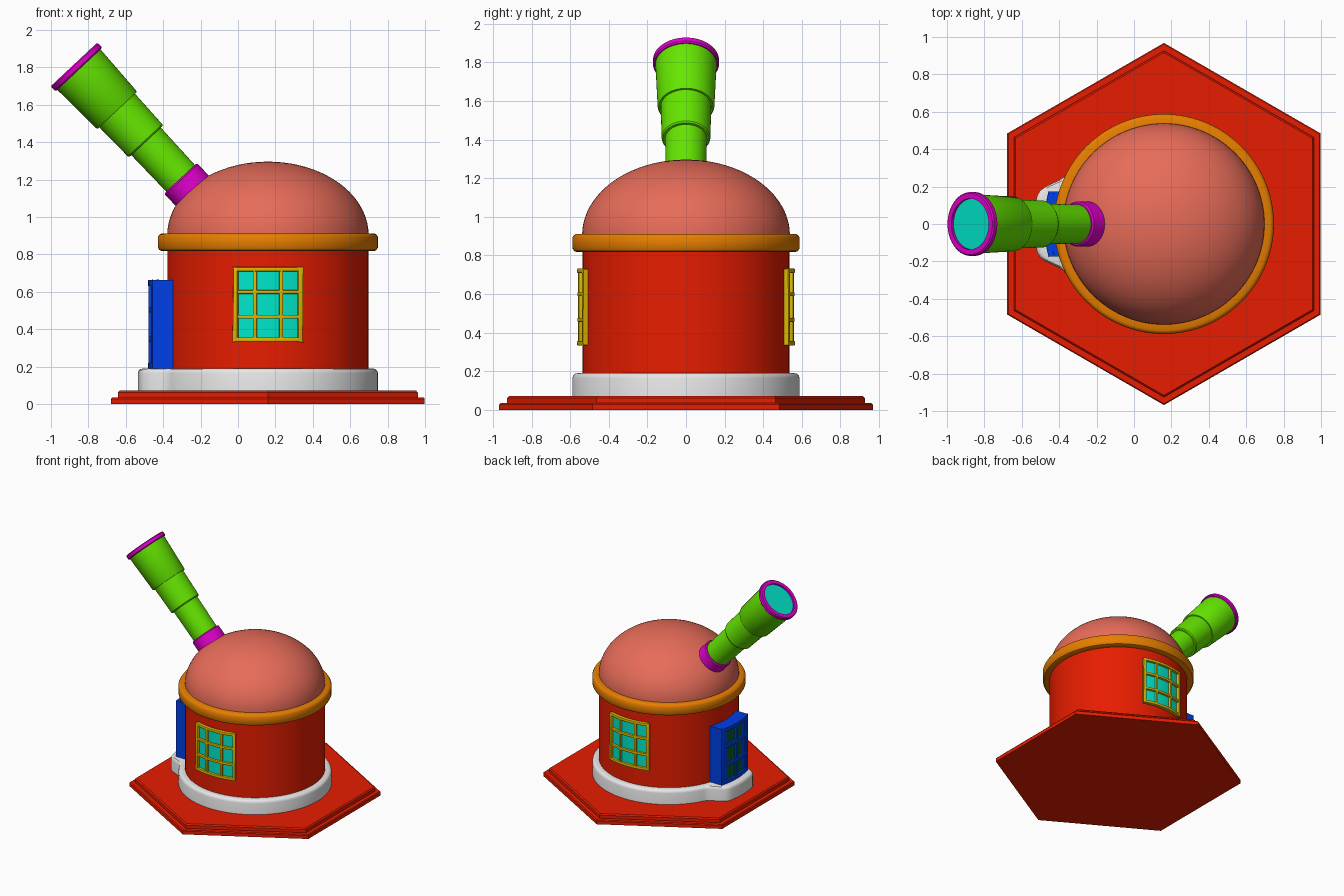
import bpy, bmesh, math
from mathutils import Matrix

if "Cube" in bpy.data.objects:
    bpy.data.objects.remove(bpy.data.objects["Cube"])

CX = 0.16  # building axis


def mat(name, r, g, b):
    m = bpy.data.materials.new(name)
    m.diffuse_color = (r, g, b, 1)
    m.use_nodes = True
    m.node_tree.nodes["Principled BSDF"].inputs["Base Color"].default_value = m.diffuse_color
    return m


RED = mat("red", 0.80, 0.012, 0.0)
SALMON = mat("salmon", 0.80, 0.15, 0.10)
ORANGE = mat("orange", 0.80, 0.21, 0.0)
GREEN = mat("green", 0.13, 0.80, 0.0)
MAGENTA = mat("magenta", 0.78, 0.0, 0.62)
TEAL = mat("teal", 0.0, 0.80, 0.60)
BLUE = mat("blue", 0.0, 0.05, 0.80)
WHITE = mat("light grey", 0.80, 0.80, 0.80)
GOLD = mat("gold", 0.72, 0.48, 0.0)
DARK = mat("dark green", 0.0, 0.12, 0.02)


def finish(name, bm, material, smooth=True, matrix=None, bevel=0):
    bmesh.ops.remove_doubles(bm, verts=bm.verts, dist=1e-5)
    bmesh.ops.recalc_face_normals(bm, faces=bm.faces)
    if bevel:
        edges = [e for e in bm.edges if len(e.link_faces) == 2 and e.calc_face_angle() > 1]
        bmesh.ops.bevel(bm, geom=edges, offset=bevel, segments=2, profile=0.5, affect='EDGES')
    me = bpy.data.meshes.new(name)
    bm.to_mesh(me)
    bm.free()
    me.materials.append(material)
    ob = bpy.data.objects.new(name, me)
    bpy.context.collection.objects.link(ob)
    if matrix:
        ob.matrix_world = matrix
    if smooth:
        bpy.ops.object.select_all(action='DESELECT')
        bpy.context.view_layer.objects.active = ob
        ob.select_set(True)
        bpy.ops.object.shade_smooth_by_angle(angle=math.radians(35))
    return ob


def lathe(name, profile, material, n=72, matrix=None, closed=False, radius=None, start=0.0):
    """Revolve (r, z) points; radius(angle) optionally returns an extra offset."""
    bm = bmesh.new()
    rings = []
    for r, z in profile:
        ring = []
        for i in range(n):
            a = start + 2 * math.pi * i / n
            rr = r + (radius(a) if radius and r > 0 else 0)
            ring.append(bm.verts.new((rr * math.cos(a), rr * math.sin(a), z)))
        rings.append(ring)
    pairs = list(zip(rings, rings[1:]))
    if closed:
        pairs.append((rings[-1], rings[0]))
    for p, q in pairs:
        for i in range(n):
            j = (i + 1) % n
            bm.faces.new((p[i], p[j], q[j], q[i]))
    return finish(name, bm, material, n > 8, matrix or Matrix.Translation((CX, 0, 0)))


def add_arc(bm, mid, a0, a1, z0, z1, r0, r1, n=12):
    """Block bent round the wall."""
    loops = []
    for i in range(n + 1):
        a = mid + a0 + (a1 - a0) * i / n
        c, s = math.cos(a), math.sin(a)
        loops.append([bm.verts.new((r * c, r * s, z))
                      for r, z in ((r0, z0), (r1, z0), (r1, z1), (r0, z1))])
    for p, q in zip(loops, loops[1:]):
        for k in range(4):
            m = (k + 1) % 4
            bm.faces.new((p[k], p[m], q[m], q[k]))
    bm.faces.new(loops[0])
    bm.faces.new(loops[-1][::-1])


def add_grid(bm, mid, w, z0, z1, cols, rows, edge, bar, r0, r_edge, r_bar):
    """Curved frame with crossing bars; edge and bar are widths."""
    ea, ba = edge / r_edge, bar / r_bar
    for z in (z0, z1 - edge):
        add_arc(bm, mid, -w, w, z, z + edge, r0, r_edge)
    for a in (-w, w - ea):
        add_arc(bm, mid, a, a + ea, z0, z1, r0, r_edge, 2)
    inner = w - ea / 2
    for k in range(1, rows):
        z = z0 + (z1 - z0) * k / rows
        add_arc(bm, mid, -inner, inner, z - bar / 2, z + bar / 2, r0, r_bar)
    for k in range(1, cols):
        a = (-w + 2 * w * k / cols) * 1.13
        add_arc(bm, mid, a - ba / 2, a + ba / 2, z0 + edge / 2, z1 - edge / 2, r0, r_bar, 2)


# Stepped hexagonal base: two slabs
for name, r, z0, z1, c in (("hexagonal_base", 0.968, 0, 0.035, 0.007),
                           ("hexagonal_step", 0.926, 0.035, 0.071, 0.01)):
    lathe(name, [(0, z0), (r, z0), (r, z1 - c), (r - c, z1), (0, z1)],
          RED, n=6, start=math.pi / 2)


# Plinth with a rounded doorstep bulging towards -x
def doorstep(a):
    t = min(max((0.46 - abs(a - math.pi)) / 0.24, 0), 1)
    return 0.107 * t * t * (3 - 2 * t)


lathe("plinth", [(0, 0.001), (0.588, 0.001), (0.588, 0.165), (0.584, 0.178), (0.575, 0.187),
                 (0.56, 0.19), (0, 0.19)], WHITE, n=144, radius=doorstep)

# Round wall, rim and dome
lathe("wall", [(0, 0.18), (0.537, 0.18), (0.537, 0.9), (0, 0.9)], RED, n=96)
lathe("rim", [(0.52, 0.818), (0.568, 0.818), (0.58, 0.823), (0.588, 0.836), (0.588, 0.893),
              (0.58, 0.906), (0.568, 0.912), (0.52, 0.912)], ORANGE, n=96, closed=True)
dome = [(0, 0.905)] + [(0.538 * math.cos(t), 0.905 + 0.391 * math.sin(t))
                       for t in [math.pi / 2 * i / 20 for i in range(20)]] + [(0, 1.296)]
lathe("dome", dome, SALMON, n=96)

# Curved windows on front and back, three by three panes
at_axis = Matrix.Translation((CX, 0, 0))
for name, mid in (("front", -math.pi / 2), ("back", math.pi / 2)):
    bm = bmesh.new()
    add_arc(bm, mid, -0.325, 0.325, 0.345, 0.72, 0.536, 0.544)
    finish(name + "_window_glass", bm, TEAL, True, at_axis)
    bm = bmesh.new()
    add_grid(bm, mid, 0.335, 0.333, 0.732, 3, 3, 0.023, 0.02, 0.53, 0.564, 0.562)
    finish(name + "_window_frame", bm, GOLD, True, at_axis, bevel=0.004)

# Door block with curved front, dark panes and raised frame
bm = bmesh.new()
m = Matrix.Translation((-0.555, 0, 0.4245)) @ Matrix.Diagonal((0.125, 0.346, 0.479, 1))
bmesh.ops.create_cube(bm, size=1, matrix=m)
add_arc(bm, math.pi, -0.275, 0.275, 0.186, 0.663, 0.5, 0.618)
finish("door", bm, BLUE, True, at_axis)
bm = bmesh.new()
add_arc(bm, math.pi, -0.25, 0.25, 0.21, 0.64, 0.617, 0.624)
finish("door_panes", bm, DARK, True, at_axis)
bm = bmesh.new()
add_grid(bm, math.pi, 0.275, 0.187, 0.664, 2, 3, 0.034, 0.03, 0.61, 0.641, 0.639)
finish("door_frame", bm, BLUE, True, at_axis, bevel=0.004)

# Telescope, turned about an axis whose origin is the tip
scope = Matrix.Translation((-0.874, 0, 1.813)) @ Matrix.Rotation(-0.752, 4, 'Y')
lathe("telescope_tube", [(0.159, -0.015), (0.147, -0.325), (0.141, -0.334), (0.131, -0.334),
                         (0.126, -0.552), (0.120, -0.56), (0.108, -0.56), (0.104, -0.88)],
      GREEN, matrix=scope)
lathe("telescope_end_ring", [(0.136, 0.004), (0.164, 0.004), (0.171, -0.003), (0.171, -0.027),
                             (0.164, -0.034), (0.136, -0.034)], MAGENTA, matrix=scope, closed=True)
lathe("telescope_lens", [(0, -0.012), (0.14, -0.012), (0.14, -0.02), (0, -0.02)],
      TEAL, matrix=scope)
lathe("telescope_collar", [(0, -0.83), (0.112, -0.83), (0.12, -0.838), (0.12, -0.935), (0, -0.935)],
      MAGENTA, matrix=scope)
